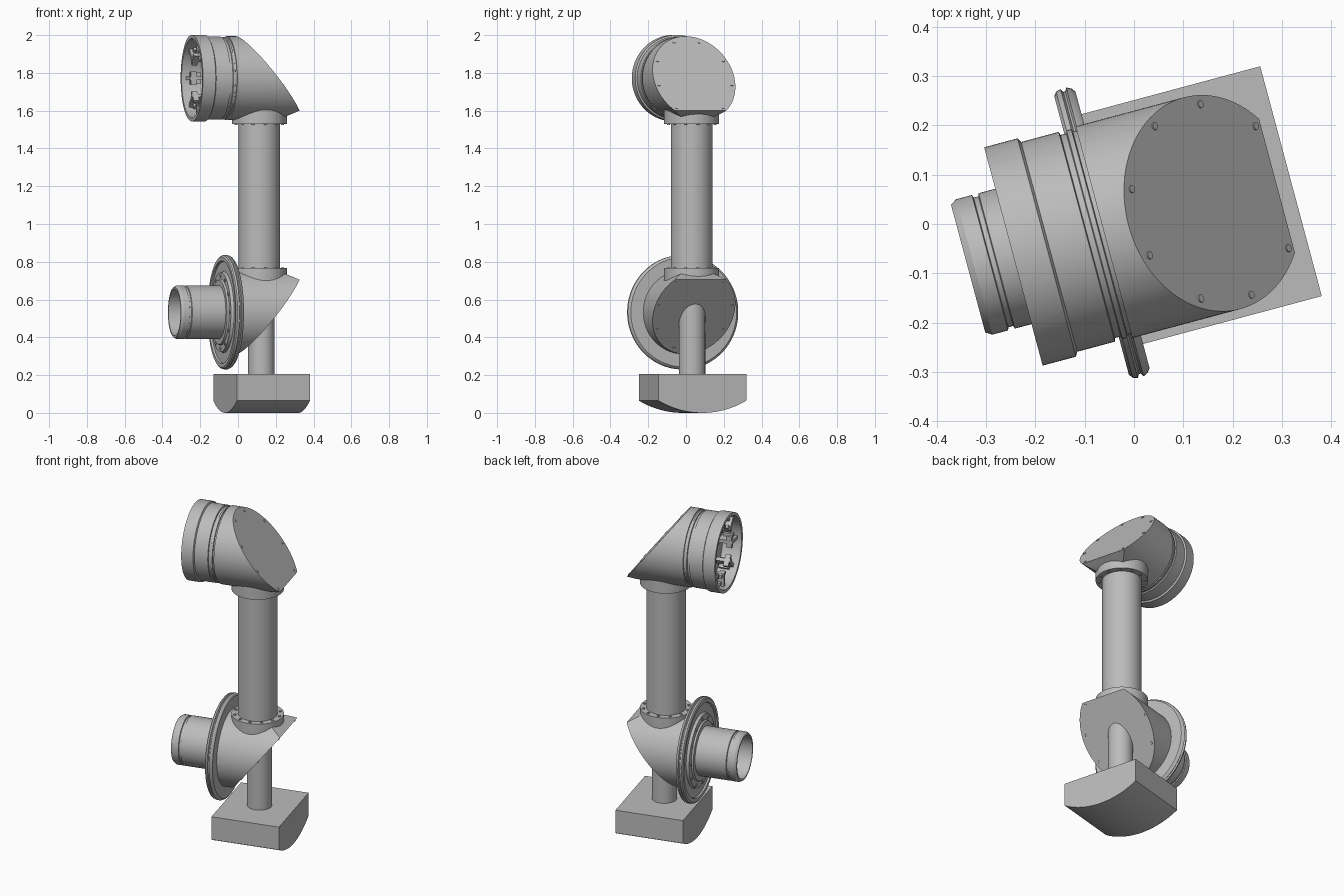
import bpy, bmesh
from math import sin, cos, pi, radians, sqrt
from mathutils import Matrix, Vector

if "Cube" in bpy.data.objects:
    bpy.data.objects.remove(bpy.data.objects["Cube"])

grey = bpy.data.materials.new("plain grey")
grey.use_nodes = True
TONE = (0.5, 0.5, 0.5, 1)
grey.diffuse_color = TONE
grey.node_tree.nodes["Principled BSDF"].inputs["Base Color"].default_value = TONE

LOW, HIGH = 0.533, 1.772          # heights of the two joint axes
BODY = 0.222                      # elbow radius
TURN = Matrix.Rotation(radians(15), 4, 'Z')


def frame(z):
    return Matrix.Translation((0.113, 0.03, z)) @ TURN


def finish(name, bm, matrix):
    bmesh.ops.recalc_face_normals(bm, faces=bm.faces)
    mesh = bpy.data.meshes.new(name)
    bm.to_mesh(mesh)
    bm.free()
    mesh.transform(matrix)
    mesh.materials.append(grey)
    obj = bpy.data.objects.new(name, mesh)
    bpy.context.collection.objects.link(obj)
    bpy.ops.object.select_all(action='DESELECT')
    obj.select_set(True)
    bpy.context.view_layer.objects.active = obj
    bpy.ops.object.shade_smooth_by_angle(angle=radians(30))
    return obj


def lathe(profile, axis, steps=72):
    """Spin (position, radius) points around the given axis."""
    bm = bmesh.new()
    place = (lambda a, r: (a, r, 0)) if axis == 'X' else (lambda a, r: (r, 0, a))
    verts = [bm.verts.new(place(a, r)) for a, r in profile]
    edges = [bm.edges.new(pair) for pair in zip(verts, verts[1:])]
    spin_axis = (1, 0, 0) if axis == 'X' else (0, 0, 1)
    bmesh.ops.spin(bm, geom=verts + edges, cent=(0, 0, 0), axis=spin_axis,
                   angle=2 * pi, steps=steps)
    bmesh.ops.remove_doubles(bm, verts=bm.verts, dist=0.0001)
    return bm


def cylinder(name, r, z0, z1, matrix):
    return finish(name, lathe([(z0, 0), (z0, r), (z1, r), (z1, 0)], 'Z'), matrix)


def bolts(name, spots, normal, matrix, r=0.008, height=0.01):
    """Small screw heads standing on a face."""
    bm = bmesh.new()
    turn = Vector(normal).to_track_quat('Z', 'Y').to_matrix().to_4x4()
    for p in spots:
        bmesh.ops.create_cone(bm, cap_ends=True, segments=12, radius1=r, radius2=r,
                              depth=height, matrix=Matrix.Translation(p) @ turn)
    return finish(name, bm, matrix)


def slice_off(bm, point, normal):
    cut = bmesh.ops.bisect_plane(bm, geom=bm.verts[:] + bm.edges[:] + bm.faces[:],
                                 plane_co=point, plane_no=normal, clear_outer=True)
    rim = [e for e in cut['geom_cut'] if isinstance(e, bmesh.types.BMEdge)]
    bmesh.ops.edgeloop_fill(bm, edges=rim)


def elbow(name, z, side, start):
    """Mitred tube whose tip points up (side 1) or down (side -1)."""
    bm = lathe([(start, 0), (start, BODY), (0.3, BODY), (0.3, 0)], 'X', 96)
    slope = 0.79
    tip = Vector((0.183, 0, side * 0.172))
    normal = Vector((1, 0, -side * slope)).normalized()
    slice_off(bm, tip, normal)
    slice_off(bm, tip, Vector((0.05, 0, side * 0.103)))
    finish(name, bm, frame(z))
    # screws around the slanted face
    spots = []
    for deg in (20, 63, 100, 141):
        for s in (1, -1):
            h = -side * 0.203 * cos(radians(deg))
            spots.append((0.183 + slope * (h - tip.z) * side,
                          s * 0.203 * sin(radians(deg)), h))
    bolts(name + "_screws", spots, normal, frame(z), height=0.006)


# Base block with a rounded underside
bm = bmesh.new()
half_u, half_v, edge_z, top_z, n = 0.2, 0.241, 0.065, 0.205, 24
arc_r = (half_v ** 2 + edge_z ** 2) / (2 * edge_z)
outline = [(half_v, top_z), (-half_v, top_z)]
for i in range(n + 1):
    v = -half_v + 2 * half_v * i / n
    outline.append((v, arc_r - sqrt(arc_r ** 2 - v ** 2)))
face = bm.faces.new([bm.verts.new((-half_u, v, z)) for v, z in outline])
grown = bmesh.ops.extrude_face_region(bm, geom=[face])['geom']
bmesh.ops.translate(bm, vec=(2 * half_u, 0, 0),
                    verts=[g for g in grown if isinstance(g, bmesh.types.BMVert)])
finish("base_block", bm, Matrix.Translation((0.125, 0.035, 0)) @ TURN)

# Posts
cylinder("lower_post", 0.07, 0.19, 0.62, Matrix.Translation((0.124, 0.032, 0)) @ TURN)
cylinder("main_column", 0.11, 0.7, 1.6, frame(0))

# Elbows
elbow("lower_elbow", LOW, 1, -0.17)
elbow("upper_elbow", HIGH, -1, -0.18)

# Column flanges with their screws
for name, z0, z1, face_z in (("lower_flange", 0.68, 0.766, 0.766),
                             ("upper_flange", 1.53, 1.62, 1.53)):
    cylinder(name, 0.146, z0, z1, frame(0))
    ring = [(0.128 * cos(i * pi / 6), 0.128 * sin(i * pi / 6), face_z) for i in range(12)]
    bolts(name + "_screws", ring, (0, 0, 1), frame(0))

# Lower disc: grooved rim, recessed face and a raised inner ring
disc = [(-0.162, 0), (-0.162, 0.29), (-0.168, 0.298), (-0.178, 0.303), (-0.182, 0.296),
        (-0.186, 0.296), (-0.19, 0.303), (-0.2, 0.3), (-0.206, 0.292), (-0.206, 0.272),
        (-0.196, 0.268), (-0.196, 0.215), (-0.212, 0.21), (-0.212, 0.175),
        (-0.222, 0.17), (-0.222, 0)]
finish("lower_disc", lathe(disc, 'X', 96), frame(LOW))
ring = [(-0.212, 0.193 * cos(i * pi / 6), 0.193 * sin(i * pi / 6)) for i in range(12)]
bolts("lower_disc_screws", ring, (1, 0, 0), frame(LOW))

# Open side pipe with a groove near its mouth
pipe = [(-0.215, 0), (-0.215, 0.142), (-0.405, 0.142), (-0.407, 0.136), (-0.417, 0.136),
        (-0.419, 0.142), (-0.452, 0.142), (-0.465, 0.134), (-0.465, 0.124),
        (-0.23, 0.124), (-0.23, 0)]
finish("side_pipe", lathe(pipe, 'X'), frame(LOW))

# Upper housing with a groove and an open collar
housing = [(-0.17, 0), (-0.17, 0.213), (-0.188, 0.213), (-0.19, 0.219), (-0.2, 0.219),
           (-0.202, 0.213), (-0.214, 0.213), (-0.216, 0.22), (-0.295, 0.22),
           (-0.3, 0.229), (-0.37, 0.229), (-0.37, 0.21), (-0.26, 0.205), (-0.26, 0)]
finish("upper_housing", lathe(housing, 'X', 96), frame(HIGH))

# Ring of clips inside the collar
bm = bmesh.new()
for i in range(8):
    spin = Matrix.Rotation(i * pi / 4, 4, 'X')
    for centre, size in (((-0.3, 0.17, 0), (0.09, 0.08, 0.02)),
                         ((-0.325, 0.14, 0), (0.03, 0.018, 0.07)),
                         ((-0.3, 0.19, 0), (0.06, 0.018, 0.06))):
        bmesh.ops.create_cube(bm, size=1, matrix=spin @ Matrix.Translation(centre)
                              @ Matrix.Diagonal((*size, 1)))
finish("collar_clips", bm, frame(HIGH))
